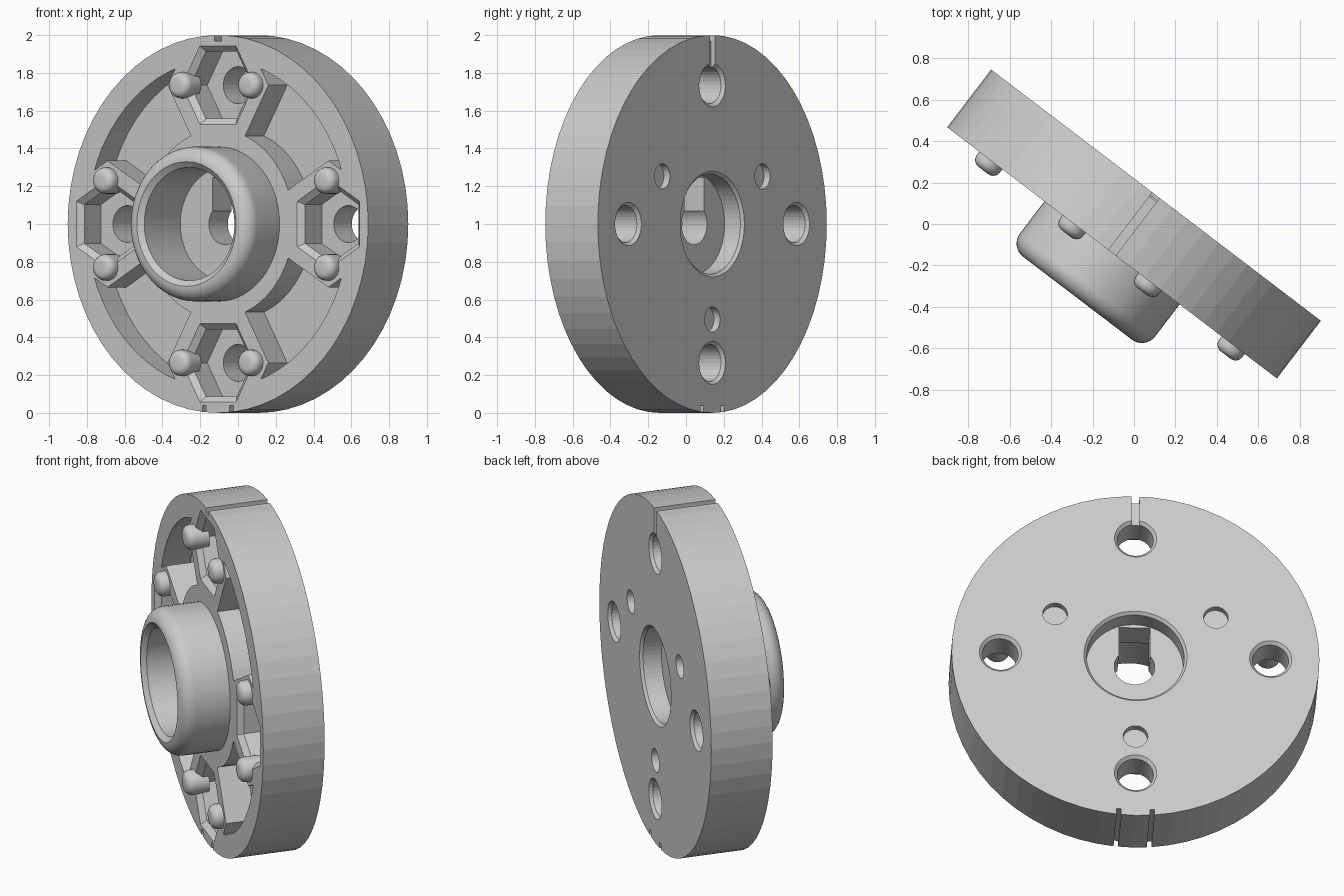
import bpy, bmesh
from math import sin, cos, pi, radians
from mathutils import Matrix

if "Cube" in bpy.data.objects:
    bpy.data.objects.remove(bpy.data.objects["Cube"])

# local frame: X across the disc, Y up the disc, Z out of the front face
PLACE = (Matrix.Translation((0, 0, 1)) @ Matrix.Rotation(radians(-37.3), 4, 'Z')
         @ Matrix.Rotation(pi / 2, 4, 'X'))
T = 0.175      # half thickness of the disc
PITCH = 0.735  # radius of the four bolt positions


def make(name, bm):
    bmesh.ops.remove_doubles(bm, verts=bm.verts, dist=1e-5)
    bmesh.ops.recalc_face_normals(bm, faces=bm.faces)
    me = bpy.data.meshes.new(name)
    bm.to_mesh(me)
    bm.free()
    ob = bpy.data.objects.new(name, me)
    bpy.context.collection.objects.link(ob)
    return ob


def lathe(name, prof, segs, spots=(Matrix(),), closed=True):
    """Revolve (radius, height) points round Z, once per placement matrix."""
    bm = bmesh.new()
    n = len(prof)
    for m in spots:
        rings = [[bm.verts.new(m @ Matrix.Rotation(2 * pi * s / segs, 4, 'Z')
                               @ Matrix.Translation((r, 0, z)).to_translation())
                  for s in range(segs)] for r, z in prof]
        for i in range(n if closed else n - 1):
            a, b = rings[i], rings[(i + 1) % n]
            for s in range(segs):
                t = (s + 1) % segs
                bm.faces.new((a[s], a[t], b[t], b[s]))
        if not closed:
            bm.faces.new(rings[0])
            bm.faces.new(rings[-1])
    return make(name, bm)


def boxes(name, specs):
    bm = bmesh.new()
    for x0, x1, y0, y1, z0, z1 in specs:
        bmesh.ops.create_cube(bm, size=1, matrix=Matrix.Translation(
            ((x0 + x1) / 2, (y0 + y1) / 2, (z0 + z1) / 2))
            @ Matrix.Diagonal((x1 - x0, y1 - y0, z1 - z0, 1)))
    return make(name, bm)


def cut(ob, cutter):
    mod = ob.modifiers.new("cut", 'BOOLEAN')
    mod.operation = 'DIFFERENCE'
    mod.solver = 'EXACT'
    mod.object = cutter
    dg = bpy.context.evaluated_depsgraph_get()
    me = bpy.data.meshes.new_from_object(ob.evaluated_get(dg))
    ob.modifiers.clear()
    ob.data = me
    bpy.data.objects.remove(cutter)


def around(angle, radius):
    return Matrix.Rotation(radians(angle), 4, 'Z') @ Matrix.Translation((0, radius, 0))


bolts = [around(a, PITCH) for a in (0, 90, 180, 270)]

# disc with stepped centre bore
disc = lathe("disc", [(.11, -.055), (.11, .11), (.30, .11), (.30, T), (1, T), (1, -T),
                      (.28, -T), (.265, -T + .015), (.265, -.055)], 64)

# curved recesses, leaving hexagonal bosses standing
recess = lathe("recess_cutter", [(.50, .01), (.87, .01), (.87, .25), (.50, .25)], 64)
cut(recess, lathe("boss_cutter", [(.335, -.1), (.335, .4)], 6, bolts, False))
cut(disc, recess)

# hexagonal nut pockets with chamfered mouths
cut(disc, lathe("nut_cutter", [(.205, 0), (.205, .145), (.275, .205)], 6, bolts, False))

# bolt holes, chamfered at the back
cut(disc, lathe("bolt_cutter", [(.098, .08), (.098, -.158), (.13, -.19)], 32, bolts, False))

# shallow round sockets in the back
cut(disc, lathe("socket_cutter", [(.067, -.135), (.067, -.2)], 32,
                [around(a, .505) for a in (60, 180, 300)], False))

# keyway above the shaft hole
cut(disc, boxes("keyway_cutter", [(-.085, .085, 0, .245, -.12, .16)]))

# rim marks: one at the top, two at the bottom
cut(disc, boxes("rim_cutter", [(-.022, .022, .97, 1.05, -.3, .3),
                               (-.103, -.078, -1.05, -.96, -.3, .3),
                               (.078, .103, -1.05, -.96, -.3, .3)]))
cut(disc, boxes("groove_cutter", [(-.022, .022, .76, 1.05, -.3, -.15)]))

# hub with rounded outer lip
lip = [(.33 + .08 * sin(a), .37 + .08 * cos(a)) for a in [i * pi / 16 for i in range(9)]]
hub = lathe("hub", [(.30, T), (.30, .425)] + lip + [(.41, T)], 64)

# rounded retaining studs beside each nut pocket
dome = [(.03 + .04 * sin(a), .195 + .04 * cos(a)) for a in [i * pi / 10 for i in range(6)]]
studs = lathe("retaining_studs", dome + [(.07, .11)], 24,
              [b @ Matrix.Translation((s * .23, 0, 0)) for b in bolts for s in (-1, 1)], False)

for ob in (disc, hub, studs):
    ob.data.transform(PLACE)

# smooth shading on the turned parts
bpy.ops.object.select_all(action='DESELECT')
for ob in (hub, studs):
    ob.select_set(True)
bpy.context.view_layer.objects.active = hub
bpy.ops.object.shade_smooth_by_angle(angle=radians(30))
